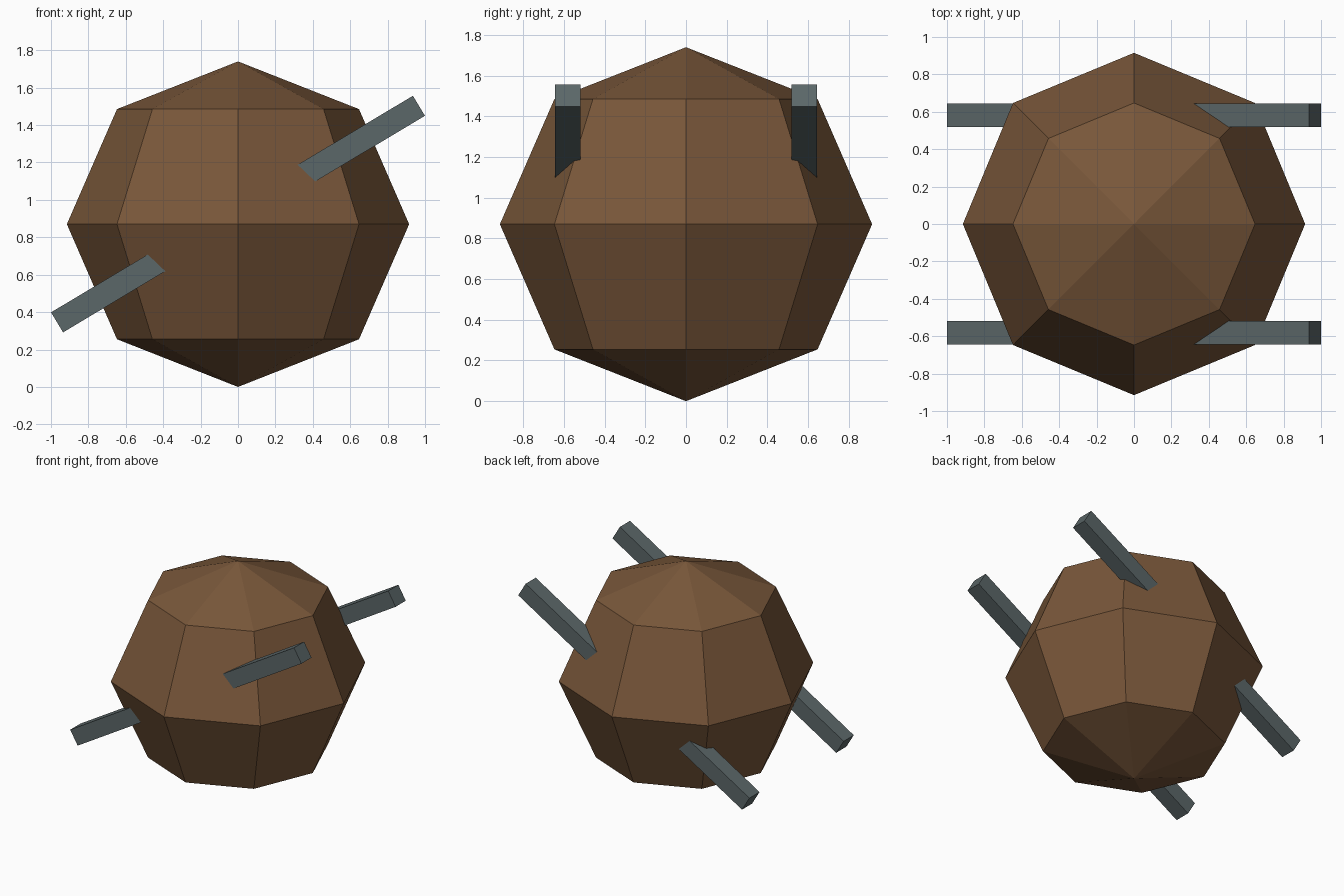
import bpy
import math

if "Cube" in bpy.data.objects:
    bpy.data.objects.remove(bpy.data.objects["Cube"])


def material(name, rgb):
    m = bpy.data.materials.new(name)
    m.diffuse_color = (*rgb, 1)
    m.use_nodes = True
    m.node_tree.nodes["Principled BSDF"].inputs["Base Color"].default_value = m.diffuse_color
    return m


brown = material("brown", (0.19, 0.095, 0.042))
steel = material("steel grey", (0.105, 0.135, 0.14))

# Faceted ball: eight sides, four bands, slightly flattened
bpy.ops.mesh.primitive_uv_sphere_add(segments=8, ring_count=4, radius=0.915,
                                     location=(0, 0, 0.87))
ball = bpy.context.object
ball.name = "faceted_ball"
ball.scale.z = 0.87 / 0.915
ball.data.materials.append(brown)

# Two parallel square bars running diagonally through the ball
for name, y in (("front_bar", -0.582), ("back_bar", 0.582)):
    bpy.ops.mesh.primitive_cube_add(size=1, location=(0, y, 0.924),
                                    rotation=(0, -math.radians(30.9), 0))
    bar = bpy.context.object
    bar.name = name
    bar.scale = (2.255, 0.125, 0.125)
    bar.data.materials.append(steel)
